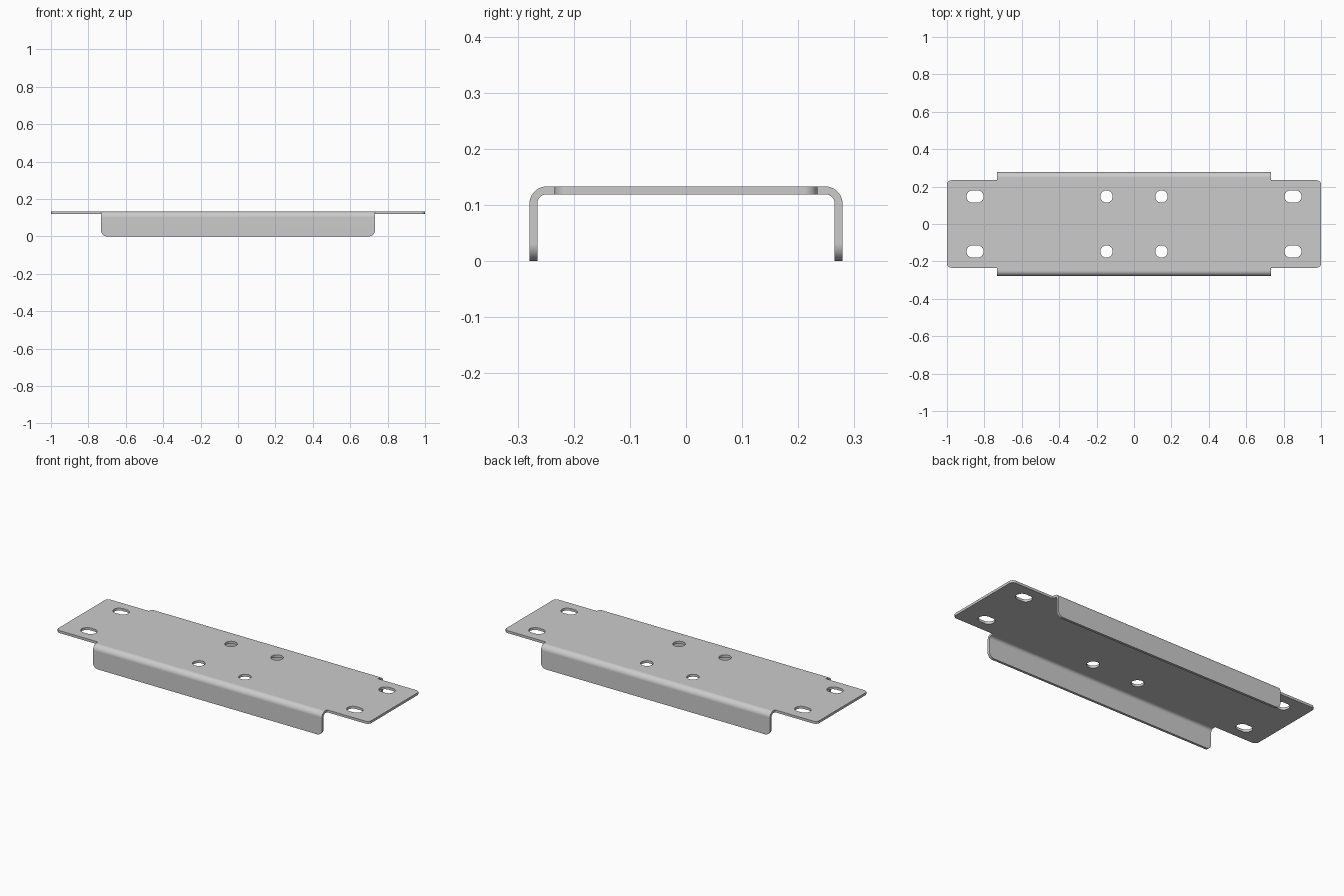
import bpy, bmesh
from math import sin, cos, pi, radians

if "Cube" in bpy.data.objects:
    bpy.data.objects.remove(bpy.data.objects["Cube"])

H, T = 0.133, 0.014           # overall height, sheet thickness
W, TAB = 0.279, 0.234         # half widths: over flanges, over end tabs
L, FL = 1.0, 0.732            # half lengths: plate, flanges
R_OUT = 0.031                 # outer bend radius


def arc(cx, cy, r, a0, a1, n=10):
    return [(cx + r * cos(radians(a0 + (a1 - a0) * i / n)),
             cy + r * sin(radians(a0 + (a1 - a0) * i / n))) for i in range(n + 1)]


def prism(name, loops, place, lo, hi):
    """Extrude closed 2D loops between lo and hi; place(u, v, w) gives xyz."""
    bm = bmesh.new()
    for pts in loops:
        a = [bm.verts.new(place(u, v, lo)) for u, v in pts]
        b = [bm.verts.new(place(u, v, hi)) for u, v in pts]
        bm.faces.new(a)
        bm.faces.new(b[::-1])
        for i in range(len(a)):
            j = (i + 1) % len(a)
            bm.faces.new((a[i], b[i], b[j], a[j]))
    bmesh.ops.recalc_face_normals(bm, faces=bm.faces)
    me = bpy.data.meshes.new(name)
    bm.to_mesh(me)
    bm.free()
    ob = bpy.data.objects.new(name, me)
    bpy.context.collection.objects.link(ob)
    return ob


def cut(target, cutter, operation):
    m = target.modifiers.new(cutter.name, 'BOOLEAN')
    m.object, m.operation, m.solver = cutter, operation, 'EXACT'
    bpy.context.view_layer.objects.active = target
    bpy.ops.object.modifier_apply(modifier=m.name)
    bpy.data.objects.remove(cutter)


# Folded channel: U cross-section swept along x
c, cz = W - R_OUT, H - R_OUT
outer = [(W, 0)] + arc(c, cz, R_OUT, 0, 90)
inner = [(W - T, 0)] + arc(c, cz, R_OUT - T, 0, 90)
mirror = lambda pts: [(-u, v) for u, v in reversed(pts)]
section = outer + mirror(outer) + [(-u, v) for u, v in inner] + inner[::-1]
bracket = prism("mounting_bracket", [section], lambda u, v, w: (w, u, v), -L - 0.1, L + 0.1)

# Plan outline: wide middle with narrower, round-cornered end tabs
r = 0.024
quarter = arc(L - r, TAB - r, r, 0, 90, 8) + [(FL, TAB), (FL, W + 0.1)]
half = quarter + mirror(quarter)
plan = half + [(-u, -v) for u, v in half]
up = lambda u, v, w: (u, v, w)
cut(bracket, prism("plan_outline", [plan], up, -0.1, 0.3), 'INTERSECT')

# Rounded lower corners of the flanges
r = 0.031
corner = arc(FL - r, r, r, -90, 0) + [(FL + 0.05, r), (FL + 0.05, -0.05), (FL - r, -0.05)]
cut(bracket, prism("flange_corners", [corner, mirror(corner)],
                   lambda u, v, w: (u, w, v), -0.5, 0.5), 'DIFFERENCE')

# Round centre holes and slotted end holes
holes = []
for sx in (-1, 1):
    for sy in (-1, 1):
        for x, stretch in ((0.147, 0), (0.85, 0.0125)):
            ring = []
            for i in range(40):
                a = 2 * pi * (i + 0.5) / 40
                shift = stretch if cos(a) > 0 else -stretch
                ring.append((sx * x + shift + 0.033 * cos(a), sy * 0.147 + 0.033 * sin(a)))
            holes.append(ring)
cut(bracket, prism("hole_cutters", holes, up, 0.05, 0.2), 'DIFFERENCE')

# Smooth bends with flat sheet faces
bpy.ops.object.select_all(action='DESELECT')
bracket.select_set(True)
bpy.context.view_layer.objects.active = bracket
bpy.ops.object.shade_smooth_by_angle(angle=radians(30))
wn = bracket.modifiers.new("flat_sheet_normals", 'WEIGHTED_NORMAL')
wn.keep_sharp = True
